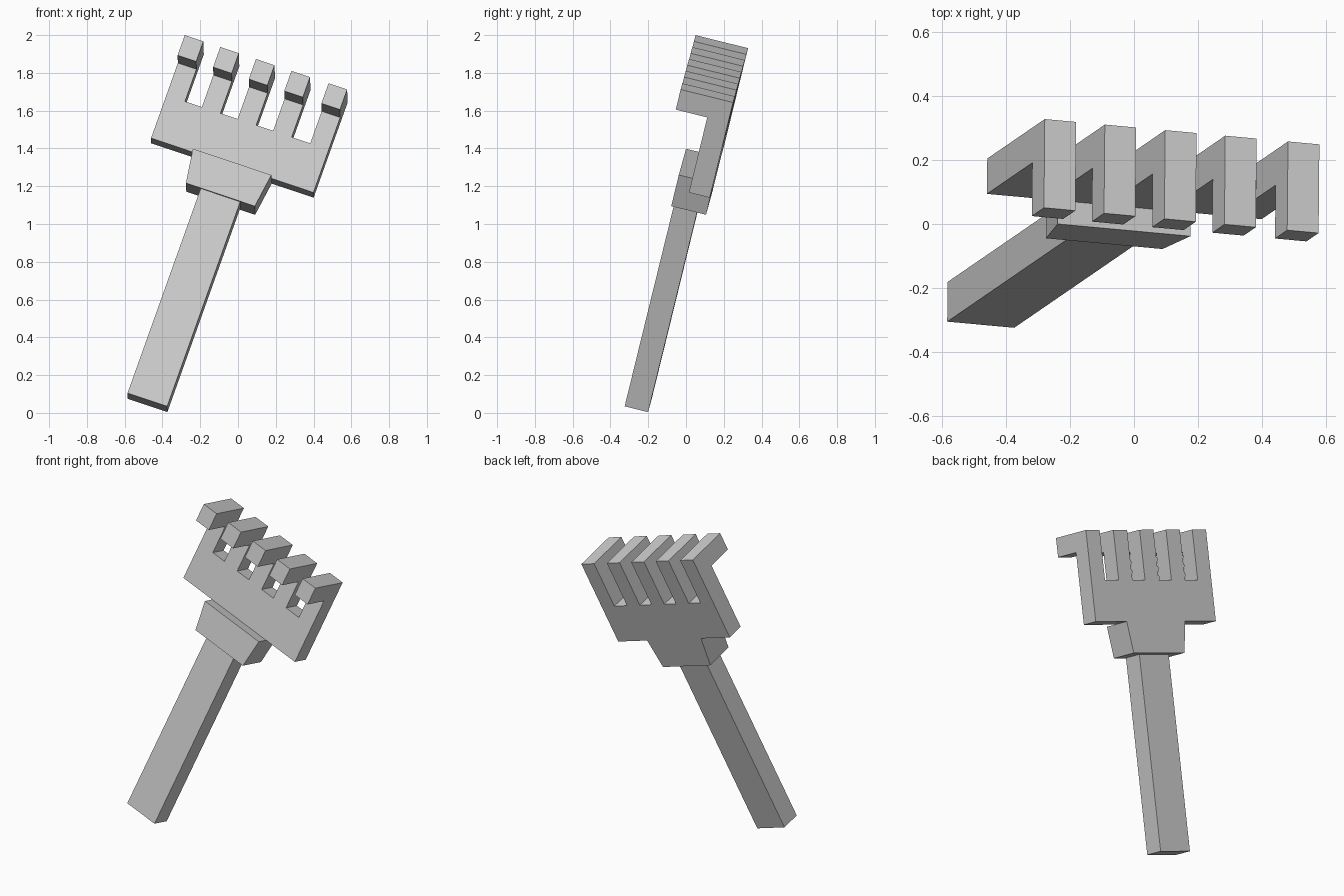
import bpy
import bmesh
from mathutils import Matrix, Vector

cube = bpy.data.objects.get("Cube")
if cube:
    bpy.data.objects.remove(cube, do_unlink=True)

# Single flat colour
grey = bpy.data.materials.new("plain grey")
grey.use_nodes = True
grey.diffuse_color = (0.6, 0.6, 0.6, 1)
grey.node_tree.nodes["Principled BSDF"].inputs["Base Color"].default_value = (0.6, 0.6, 0.6, 1)

# Tilted frame: local x = width, y = towards the back, z = along the handle
along = Vector((0.328, 0.225, 0.918)).normalized()
across = Vector((0.945, -0.087, -0.316))
across = (across - along * across.dot(along)).normalized()
back = along.cross(across)
tilt = Matrix((across, back, along)).transposed().to_4x4()
pose = Matrix.Translation(across * -0.448) @ tilt


def prism(name, profile, offset):
    """Extrude a closed outline by an offset and stand it in the tilted frame."""
    bm = bmesh.new()
    face = bm.faces.new([bm.verts.new(p) for p in profile])
    grown = bmesh.ops.extrude_face_region(bm, geom=[face])["geom"]
    moved = [v for v in grown if isinstance(v, bmesh.types.BMVert)]
    bmesh.ops.translate(bm, verts=moved, vec=offset)
    bmesh.ops.recalc_face_normals(bm, faces=bm.faces)
    mesh = bpy.data.meshes.new(name)
    bm.to_mesh(mesh)
    bm.free()
    mesh.materials.append(grey)
    obj = bpy.data.objects.new(name, mesh)
    bpy.context.collection.objects.link(obj)
    obj.matrix_world = pose
    return obj


def slab(name, low_half, high_half, bottom, top, front, rear):
    """Symmetric block whose width may change from bottom to top."""
    outline = [(-low_half, front, bottom), (low_half, front, bottom),
               (high_half, front, top), (-high_half, front, top)]
    return prism(name, outline, (0, rear - front, 0))


# Levels shared by the parts
REAR, PLATE_FRONT, HOOK_FRONT = -0.149, -0.263, -0.435
COLLAR_BASE, PLATE_BASE, TINE_BASE = 1.016, 1.205, 1.453
HOOK_BASE, TIP = 1.638, 1.754

slab("handle", 0.111, 0.111, -0.164, COLLAR_BASE, -0.327, -0.199)
slab("collar", 0.193, 0.22, COLLAR_BASE, PLATE_BASE, -0.339, REAR)
slab("rake_plate", 0.455, 0.455, PLATE_BASE, TINE_BASE, PLATE_FRONT, REAR)

# Hooked tines, bent towards the front
hook = [(REAR, TINE_BASE), (REAR, TIP), (HOOK_FRONT, TIP),
        (HOOK_FRONT, HOOK_BASE), (PLATE_FRONT, HOOK_BASE), (PLATE_FRONT, TINE_BASE)]
for i, left in enumerate((-0.455, -0.256, -0.056, 0.143, 0.351)):
    prism(f"tine_{i + 1}", [(left, y, z) for y, z in hook], (0.104, 0, 0))
